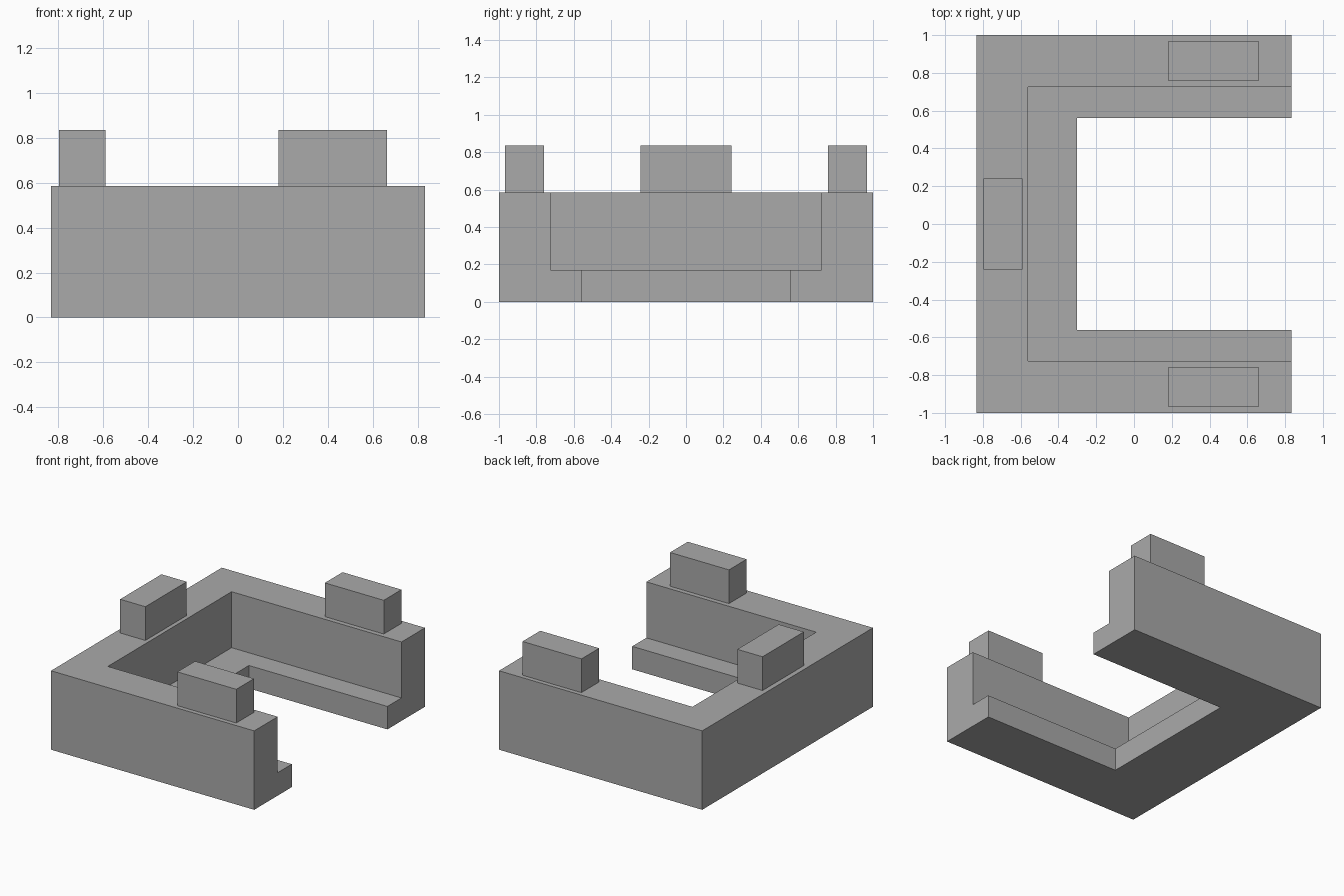
import bpy, bmesh

cube = bpy.data.objects.get("Cube")
if cube:
    bpy.data.objects.remove(cube, do_unlink=True)

GREY = (0.4, 0.4, 0.4, 1.0)
grey = bpy.data.materials.new("plain grey")
grey.use_nodes = True
grey.diffuse_color = GREY
for node in grey.node_tree.nodes:
    if node.type == 'BSDF_PRINCIPLED':
        node.inputs["Base Color"].default_value = GREY

END_X = 0.833
WALL_TOP = 0.585


def finish(name, bm):
    bmesh.ops.recalc_face_normals(bm, faces=bm.faces)
    mesh = bpy.data.meshes.new(name)
    bm.to_mesh(mesh)
    bm.free()
    mesh.materials.append(grey)
    obj = bpy.data.objects.new(name, mesh)
    bpy.context.collection.objects.link(obj)
    return obj


def box(name, x0, x1, y0, y1, z0, z1):
    bm = bmesh.new()
    bmesh.ops.create_cube(bm, size=1)
    for v in bm.verts:
        v.co = (x1 if v.co.x > 0 else x0,
                y1 if v.co.y > 0 else y0,
                z1 if v.co.z > 0 else z0)
    return finish(name, bm)


# U-shaped wall with inner ledge: an L profile swept around three sides.
# Each profile point gives the back run's x, the side runs' |y|, and height.
profile = [
    (-0.833, 1.0, 0),
    (-0.833, 1.0, WALL_TOP),
    (-0.56, 0.725, WALL_TOP),
    (-0.56, 0.725, 0.17),
    (-0.303, 0.56, 0.17),
    (-0.303, 0.56, 0),
]
bm = bmesh.new()
rails = [[bm.verts.new(p) for p in ((END_X, -y, z), (x, -y, z), (x, y, z), (END_X, y, z))]
         for x, y, z in profile]
for i, rail in enumerate(rails):
    following = rails[(i + 1) % len(rails)]
    # One face per flat strip, merging mitred corners on level surfaces
    if profile[i][2] == profile[(i + 1) % len(rails)][2]:
        bm.faces.new(rail + following[::-1])
    else:
        for a in range(3):
            bm.faces.new((rail[a], rail[a + 1], following[a + 1], following[a]))
for end in (0, 3):
    bm.faces.new([rail[end] for rail in rails])
finish("wall_with_ledge", bm)

# Raised blocks on top of the wall
for side, sign in (("left", 1), ("right", -1)):
    y0, y1 = sorted((sign * 0.76, sign * 0.967))
    box("top_block_" + ("rear" if sign > 0 else "front"), 0.18, 0.663, y0, y1, WALL_TOP, 0.835)
box("top_block_middle", -0.797, -0.59, -0.242, 0.242, WALL_TOP, 0.835)
